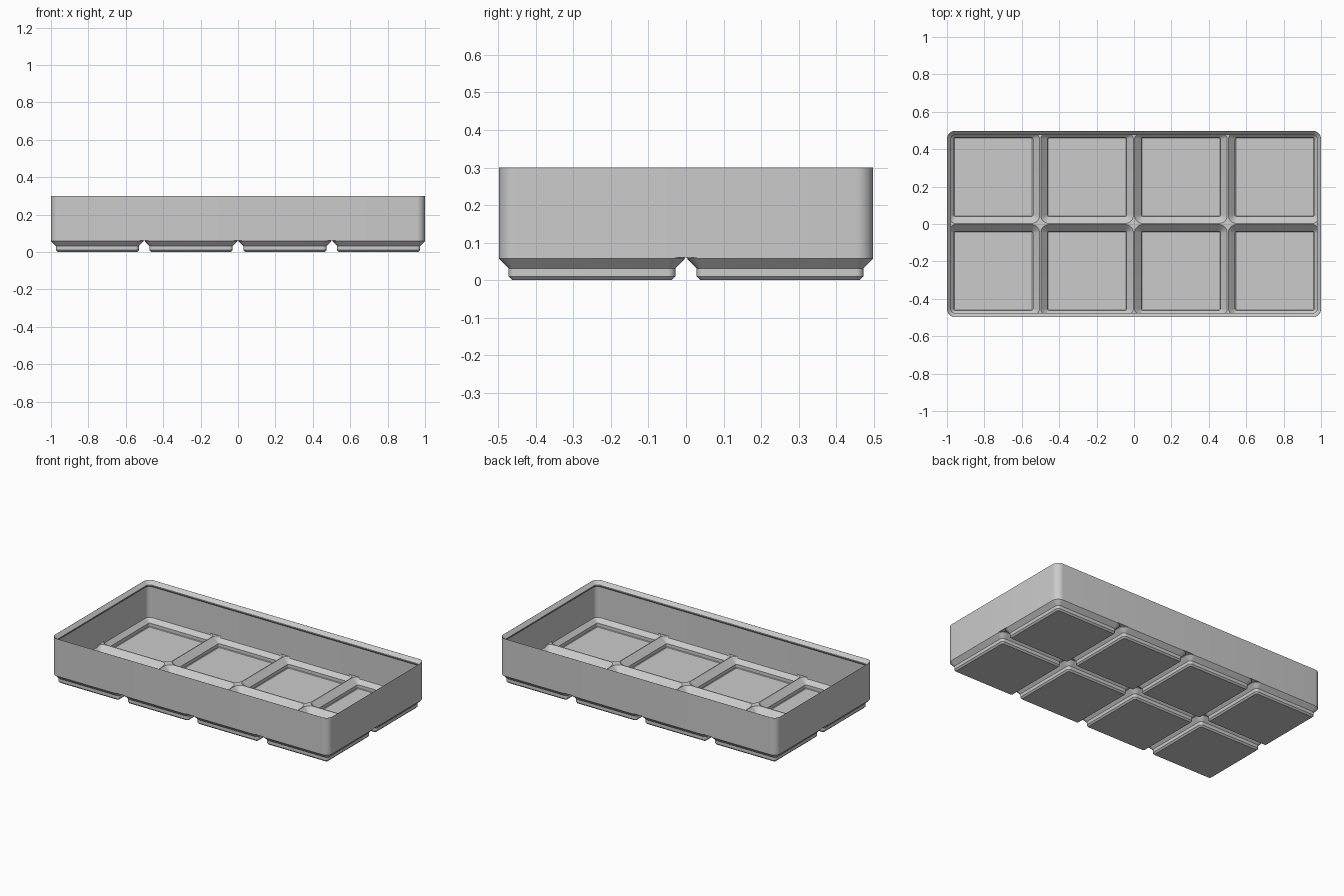
import bpy, bmesh, math

if "Cube" in bpy.data.objects:
    bpy.data.objects.remove(bpy.data.objects["Cube"])

PITCH = 0.5015          # spacing of the cells
CORE = 0.203            # cell centre to corner arc centre
EDGE = 0.0448           # outer corner radius
WALL = 0.0113           # wall thickness
COLS, ROWS = 4, 2
STEPS = 8               # segments per corner, even so that 45 degrees is hit

grey = bpy.data.materials.new("light_grey")
grey.use_nodes = True
colour = (0.6, 0.6, 0.6, 1)
grey.diffuse_color = colour
grey.node_tree.nodes["Principled BSDF"].inputs["Base Color"].default_value = colour


def corner_loop(bm, cx, cy, hx, hy, z, radius, square=False):
    """Rounded rectangle; radius(sx, sy) gives the x and y radii of a corner."""
    verts = []
    for q, (sx, sy) in enumerate([(1, 1), (-1, 1), (-1, -1), (1, -1)]):
        rx, ry, rounded = radius(sx, sy)
        for i in range(STEPS + 1):
            a = math.pi / 2 * (q + i / STEPS)
            c, s = math.cos(a), math.sin(a)
            k = 1 / max(abs(c), abs(s)) if square and not rounded else 1
            verts.append(bm.verts.new((cx + sx * hx + rx * c * k,
                                       cy + sy * hy + ry * s * k, z)))
    return verts


def bridge(bm, loops, flip=False):
    for a, b in zip(loops, loops[1:]):
        n = len(a)
        for i in range(n):
            j = (i + 1) % n
            quad = [a[i], a[j], b[j], b[i]]
            bm.faces.new(quad[::-1] if flip else quad)


def finish(bm, name):
    bmesh.ops.remove_doubles(bm, verts=bm.verts, dist=0.00005)
    mesh = bpy.data.meshes.new(name)
    bm.to_mesh(mesh)
    bm.free()
    mesh.materials.append(grey)
    obj = bpy.data.objects.new(name, mesh)
    bpy.context.collection.objects.link(obj)
    bpy.ops.object.select_all(action="DESELECT")
    obj.select_set(True)
    bpy.context.view_layer.objects.active = obj
    bpy.ops.object.shade_smooth_by_angle(angle=math.radians(30))


def build_cells(name, profile, outer_limit, top, flip):
    """Lofted cells on the grid, joined by a flat web at height top."""
    bm = bmesh.new()
    for col in range(COLS):
        for row in range(ROWS):
            cx = (col - (COLS - 1) / 2) * PITCH
            cy = (row - (ROWS - 1) / 2) * PITCH

            def radii(r):
                def radius(sx, sy):
                    out_x = col == (COLS - 1 if sx > 0 else 0)
                    out_y = row == (ROWS - 1 if sy > 0 else 0)
                    return (min(r, outer_limit) if out_x else r,
                            min(r, outer_limit) if out_y else r,
                            out_x and out_y)
                return radius

            loops = [corner_loop(bm, cx, cy, CORE, CORE, z, radii(r)) for r, z in profile]
            loops.append(corner_loop(bm, cx, cy, CORE, CORE, top,
                                     radii(PITCH / 2 - CORE), square=True))
            bridge(bm, loops, flip)
            bm.faces.new(loops[0] if flip else loops[0][::-1])
    finish(bm, name)


# Stepped feet under the tray
build_cells("feet", [(0.0095, 0), (0.0191, 0.0096), (0.0191, 0.031),
                     (EDGE, 0.0573), (EDGE, 0.060)], EDGE, 0.060, False)

# Pockets inside the feet, with ridges between them
build_cells("floor_pockets", [(0.005, 0.011), (0.0081, 0.0142), (0.0081, 0.0356),
                              (EDGE - WALL, 0.061), (EDGE, 0.0723)],
            EDGE - WALL, 0.0723, True)

# Outer wall with a bevelled stacking lip
bm = bmesh.new()
wall_profile = [(0, 0.060), (0, 0.3), (0.001, 0.3), (0.0215, 0.2785),
                (0.0215, 0.272), (WALL, 0.262), (WALL, 0.0723)]
half_x = (COLS - 1) / 2 * PITCH + CORE
half_y = (ROWS - 1) / 2 * PITCH + CORE
bridge(bm, [corner_loop(bm, 0, 0, half_x, half_y, z,
                        lambda sx, sy, r=EDGE - d: (r, r, True))
            for d, z in wall_profile])
finish(bm, "outer_wall")
